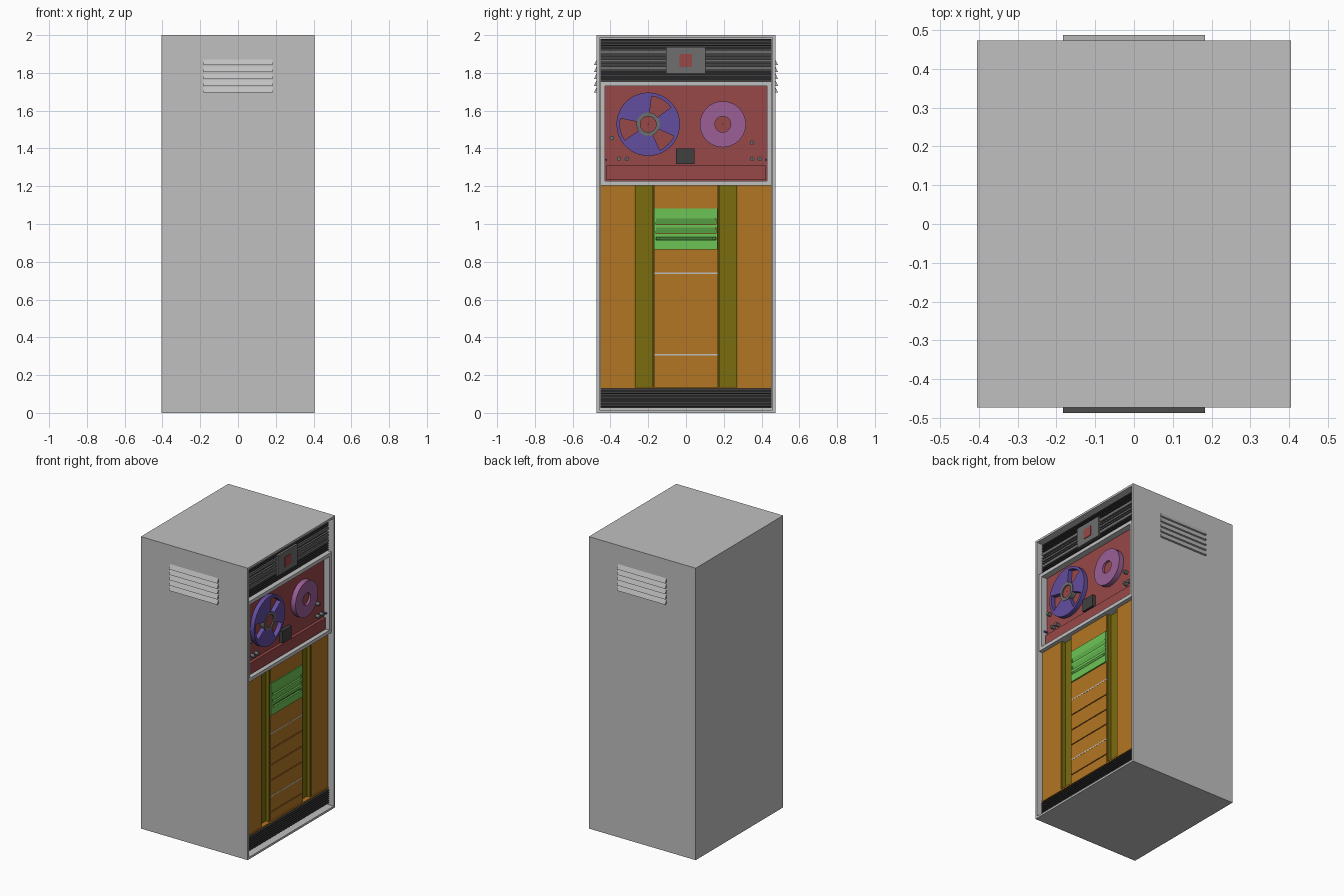
import bpy, bmesh, math

if "Cube" in bpy.data.objects:
    bpy.data.objects.remove(bpy.data.objects["Cube"])

F = 0.405            # front plane of the cabinet (faces +x)
HY, H = 0.473, 2.0   # half width, height


def mat(name, r, g, b):
    m = bpy.data.materials.new(name)
    m.diffuse_color = [(c / 255 / 12.92 if c < 11 else ((c / 255 + 0.055) / 1.055) ** 2.4)
                       for c in (r, g, b)] + [1]
    m.use_nodes = True
    m.node_tree.nodes["Principled BSDF"].inputs["Base Color"].default_value = m.diffuse_color
    return m


LIGHT = mat("light grey", 192, 192, 192)
GREY = mat("mid grey", 110, 110, 110)
DARK = mat("charcoal", 64, 64, 64)
RED = mat("brick red", 152, 72, 72)
BLUE = mat("violet blue", 98, 78, 160)
PINK = mat("mauve", 155, 95, 150)
ORANGE = mat("orange", 178, 118, 34)
OLIVE = mat("olive", 122, 108, 14)
GREEN = mat("green", 108, 196, 86)


def finish(name, bm, material):
    bmesh.ops.recalc_face_normals(bm, faces=bm.faces)
    me = bpy.data.meshes.new(name)
    bm.to_mesh(me)
    bm.free()
    me.materials.append(material)
    ob = bpy.data.objects.new(name, me)
    bpy.context.collection.objects.link(ob)
    return ob


def extrude(name, pts, offset, material):
    """Extrude a closed polygon of 3D points along an offset."""
    bm = bmesh.new()
    f = bm.faces.new([bm.verts.new(p) for p in pts])
    r = bmesh.ops.extrude_face_region(bm, geom=[f], use_keep_orig=True)
    bmesh.ops.translate(bm, vec=offset, verts=[v for v in r["geom"] if isinstance(v, bmesh.types.BMVert)])
    return finish(name, bm, material)


def box(name, y0, y1, z0, z1, back, front, material):
    """Box given by its face outline and its depths behind the front plane."""
    x = F - back
    return extrude(name, [(x, y0, z0), (x, y1, z0), (x, y1, z1), (x, y0, z1)], (back - front, 0, 0), material)


def bars(name, y0, y1, profile, material):
    """Bar along y from a (depth, z) profile."""
    return extrude(name, [(F - d, y0, z) for d, z in profile], (0, y1 - y0, 0), material)


def ring(name, cy, cz, r0, r1, back, front, material, a0=0.0, a1=360.0, n=40):
    """Ring, or ring sector, facing the front."""
    bm = bmesh.new()
    full = a1 - a0 >= 360
    rows = []
    for i in range(n if full else n + 1):
        a = math.radians(a0 + (a1 - a0) * i / n)
        rows.append([bm.verts.new((F - d, cy + r * math.cos(a), cz + r * math.sin(a)))
                     for r, d in ((r0, back), (r1, back), (r1, front), (r0, front))])
    for i in range(n):
        p, q = rows[i], rows[(i + 1) % len(rows)]
        for k in range(4):
            bm.faces.new((p[k], p[(k + 1) % 4], q[(k + 1) % 4], q[k]))
    if not full:
        bm.faces.new(rows[0])
        bm.faces.new(rows[-1])
    ob = finish(name, bm, material)
    for p in ob.data.polygons:
        p.use_smooth = abs(p.normal.x) < 0.5 and p.area < 0.01 and full
    ob.data.set_sharp_from_angle(angle=math.radians(35))
    return ob


def frame(name, y, z0, z1, t, back, front, material):
    """Four bars around an opening."""
    box(name + "_bottom", -y, y, z0, z0 + t, back, front, material)
    box(name + "_top", -y, y, z1 - t, z1, back, front, material)
    for s, side in ((-1, "left"), (1, "right")):
        a, b = sorted((s * y, s * (y - t)))
        box(name + "_" + side, a, b, z0 + t, z1 - t, back, front, material)


# Cabinet shell with an open front
bm = bmesh.new()
bmesh.ops.create_cube(bm, size=1)
for v in bm.verts:
    v.co = (v.co.x * 2 * F, v.co.y * 2 * HY, v.co.z * H + H / 2)
face = max(bm.faces, key=lambda f: f.calc_center_median().x)
bmesh.ops.inset_region(bm, faces=[face], thickness=0.02)
r = bmesh.ops.extrude_face_region(bm, geom=[face])
bmesh.ops.delete(bm, geom=[face], context="FACES_ONLY")
bmesh.ops.translate(bm, vec=(-0.08, 0, 0), verts=[v for v in r["geom"] if isinstance(v, bmesh.types.BMVert)])
finish("cabinet", bm, LIGHT)

# Sloped side louvres
for s, side in ((-1, "left"), (1, "right")):
    for i in range(5):
        z = 1.695 + i * 0.0365
        extrude(f"louvre_{side}_{i}",
                [(-0.183, s * HY, z), (-0.183, s * (HY + 0.014), z), (-0.183, s * HY, z + 0.03)],
                (0.366, 0, 0), LIGHT)

# Top vent panel with ribs
Y = 0.453
box("top_vent", -Y, Y, 1.755, 1.98, 0.075, 0.05, DARK)
for i in range(4):
    for z in (1.762, 1.928):
        box(f"vent_rib_{z}_{i}", -Y, Y, z + i * 0.0135, z + 0.007 + i * 0.0135, 0.05, 0.038, DARK)
for z, h in ((1.815, 0.02), (1.842, 0.008), (1.858, 0.012), (1.878, 0.008), (1.9, 0.02)):
    box(f"vent_bar_{z}", -Y, Y, z, z + h, 0.05, 0.038, GREY)
box("badge_housing", -0.105, 0.103, 1.798, 1.937, 0.05, 0.028, GREY)
box("badge_lamp", -0.035, 0.033, 1.832, 1.9, 0.028, 0.024, RED)

# Tape deck
frame("deck_frame", Y, 1.203, 1.755, 0.024, 0.075, 0.012, LIGHT)
box("deck_panel", -0.43, 0.43, 1.225, 1.732, 0.078, 0.055, RED)
box("deck_sill", -0.42, 0.42, 1.232, 1.31, 0.055, 0.035, RED)
box("head_block", -0.052, 0.045, 1.318, 1.4, 0.055, 0.03, DARK)

# Spoked reel: hub, three spokes and rim
C = (-0.2, 1.528)
ring("reel_rim", *C, 0.15, 0.168, 0.055, 0.025, BLUE)
for i, a in enumerate((83, 214, 335)):
    ring(f"reel_spoke_{i}", *C, 0.058, 0.151, 0.055, 0.025, BLUE, a, a + (85, 80, 62)[i], 12)
ring("reel_hub", *C, 0.042, 0.062, 0.055, 0.022, GREY)
ring("reel_core", *C, 0.001, 0.042, 0.055, 0.03, RED)

# Plain tape reel
ring("tape_reel", 0.195, 1.528, 0.042, 0.122, 0.055, 0.02, PINK)
ring("tape_core", 0.195, 1.528, 0.001, 0.042, 0.055, 0.035, RED)

# Deck guides and knobs
for i, (y, z) in enumerate(((-0.355, 1.345), (-0.313, 1.345), (0.35, 1.345), (0.39, 1.345),
                            (-0.393, 1.455), (0.35, 1.43))):
    ring(f"guide_{i}", y, z, 0.001, 0.012, 0.055, 0.028, GREY, n=12)
for s in (-1, 1):
    ring(f"small_roller_{s}", s * 0.423, 1.34, 0.001, 0.006, 0.055, 0.03, BLUE, n=8)

# Lower doors with recessed channels
box("channel_back", -Y, Y, 0.13, 1.203, 0.08, 0.068, OLIVE)
for s, side in ((-1, "left"), (1, "right")):
    a, b = sorted((s * 0.272, s * Y))
    box("door_" + side, a, b, 0.13, 1.203, 0.07, 0.04, ORANGE)
    for e in (0.172, 0.265):
        a, b = sorted((s * e, s * (e + 0.007)))
        box(f"channel_lip_{side}_{e}", a, b, 0.13, 1.203, 0.07, 0.043, OLIVE)
box("door_sill", -Y, Y, 0.128, 0.138, 0.075, 0.035, ORANGE)

# Stacked drawers, two of them above a pale seam
seams = [0.138, 0.2, 0.308, 0.416, 0.522, 0.63, 0.738, 0.865]
box("drawer_core", -0.17, 0.17, 0.13, 1.203, 0.07, 0.046, ORANGE)
for i, (a, b) in enumerate(zip(seams, seams[1:])):
    box(f"drawer_{i}", -0.17, 0.17, a + 0.003, b - 0.003, 0.046, 0.04, ORANGE)
box("upper_drawer", -0.17, 0.17, 1.083, 1.203, 0.046, 0.04, ORANGE)
for z in (0.308, 0.738):
    box(f"pale_seam_{z}", -0.17, 0.17, z - 0.004, z + 0.004, 0.046, 0.039, LIGHT)

# Control panel with slots whose inner faces slope downward
box("control_panel", -0.17, 0.167, 0.865, 1.083, 0.06, 0.047, GREEN)
edges = [0.865, 0.915, 0.932, 0.95, 0.982, 0.998, 1.03, 1.083]
for i in range(0, 7, 2):
    box(f"control_strip_{i}", -0.17, 0.167, edges[i], edges[i + 1], 0.047, 0.034, GREEN)
for i in range(1, 7, 2):
    a, b = edges[i], edges[i + 1]
    bars(f"control_slot_{i}", -0.16, 0.157, [(0.047, a), (0.047, b), (0.034, b)], GREEN)
for s, side in ((-1, "left"), (1, "right")):
    a, b = sorted((s * 0.159, s * 0.17))
    box("control_edge_" + side, a, min(b, 0.167), 0.915, 1.03, 0.047, 0.034, GREEN)
    box("control_key_" + side, s * 0.148 - 0.006, s * 0.148 + 0.006, 0.918, 0.93, 0.047, 0.036, GREEN)

# Ribbed bottom vent
box("bottom_vent", -Y, Y, 0.025, 0.13, 0.075, 0.045, DARK)
for i in range(7):
    z = 0.03 + i * 0.0138
    box(f"bottom_rib_{i}", -Y, Y, z, z + 0.007, 0.045, 0.033, DARK)
